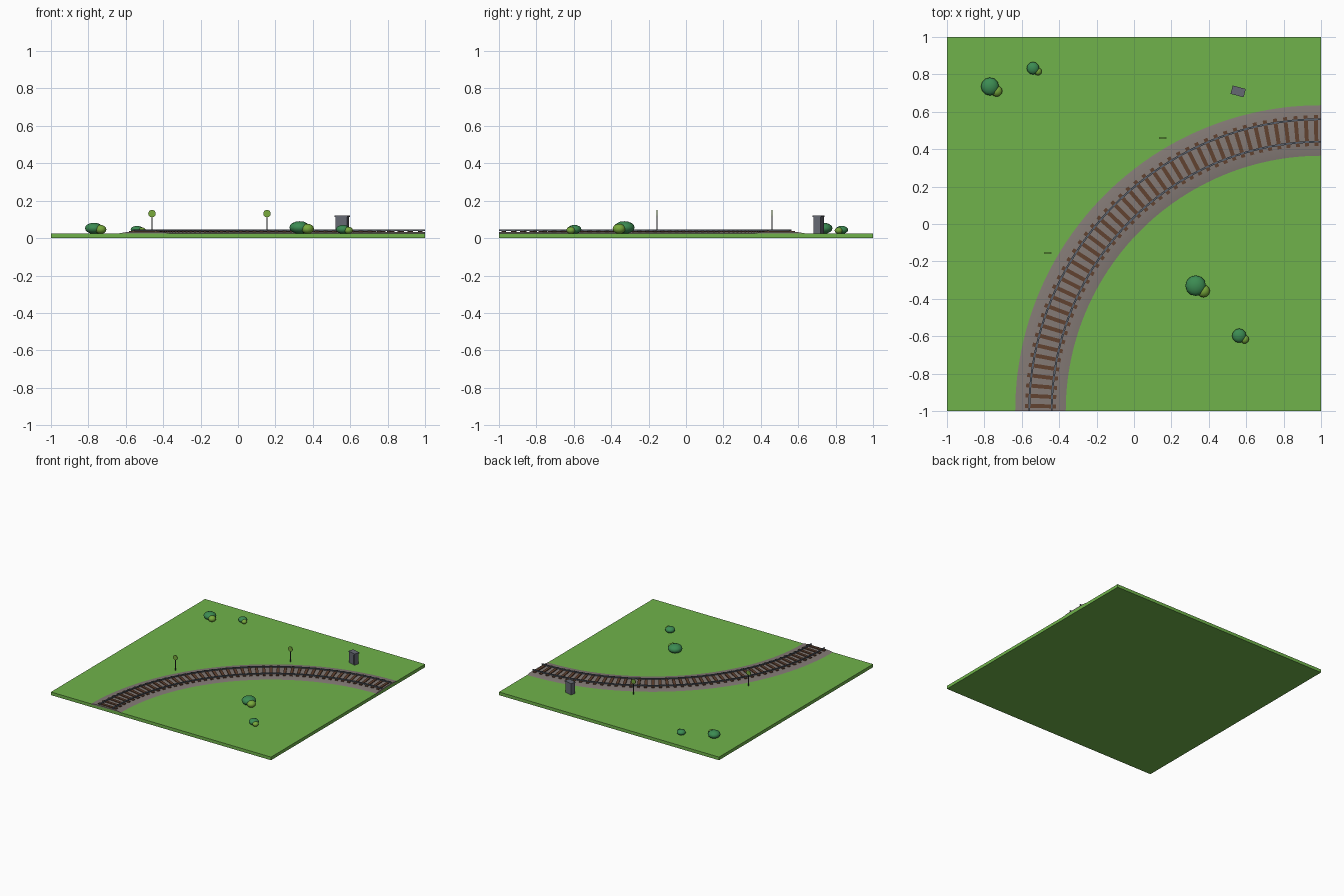
import bpy, bmesh, math
from mathutils import Matrix, Vector

if "Cube" in bpy.data.objects:
    bpy.data.objects.remove(bpy.data.objects["Cube"])

GROUND = 0.026
CX, CY, R = 1.0, -1.0, 1.5          # centre and radius of the curve


def material(name, rgb):
    m = bpy.data.materials.new(name)
    m.diffuse_color = (*rgb, 1)
    m.use_nodes = True
    m.node_tree.nodes["Principled BSDF"].inputs["Base Color"].default_value = m.diffuse_color
    return m


GRASS = material("grass green", (0.16, 0.45, 0.07))
BALLAST = material("ballast grey", (0.23, 0.195, 0.18))
WOOD = material("sleeper brown", (0.12, 0.055, 0.03))
STEEL = material("rail steel", (0.10, 0.12, 0.15))
CABINET = material("cabinet grey", (0.13, 0.14, 0.17))
LEAF = material("dark leaf", (0.045, 0.26, 0.085))
LIGHT_LEAF = material("light leaf", (0.19, 0.40, 0.045))
POLE = material("pole dark grey", (0.06, 0.065, 0.07))


def finish(bm, name, mat, smooth=None):
    bmesh.ops.recalc_face_normals(bm, faces=bm.faces)
    me = bpy.data.meshes.new(name)
    bm.to_mesh(me)
    bm.free()
    me.materials.append(mat)
    ob = bpy.data.objects.new(name, me)
    bpy.context.collection.objects.link(ob)
    if smooth:
        bpy.context.view_layer.objects.active = ob
        ob.select_set(True)
        bpy.ops.object.shade_smooth_by_angle(angle=math.radians(smooth))
        ob.select_set(False)
    return ob


def add_box(bm, centre, size, angle=0):
    m = (Matrix.Translation(centre) @ Matrix.Rotation(angle, 4, 'Z')
         @ Matrix.Diagonal((*size, 1)))
    bmesh.ops.create_cube(bm, size=1, matrix=m)


def sweep(name, profile, mat, steps=64):
    """Sweep a closed (radius, z) profile along the quarter circle."""
    bm = bmesh.new()
    rings = []
    for i in range(steps + 1):
        a = math.pi / 2 * (1 + i / steps)
        rings.append([bm.verts.new((CX + r * math.cos(a), CY + r * math.sin(a), z))
                      for r, z in profile])
    n = len(profile)
    for p, q in zip(rings, rings[1:]):
        for k in range(n):
            bm.faces.new((p[k], p[(k + 1) % n], q[(k + 1) % n], q[k]))
    bm.faces.new(rings[0])
    bm.faces.new(rings[-1])
    return finish(bm, name, mat, 12)


# Ground slab
bm = bmesh.new()
add_box(bm, (0, 0, GROUND / 2), (2, 2, GROUND))
finish(bm, "ground", GRASS)

# Ballast bed with sloping shoulders
sweep("ballast_bed", [(R - 0.135, 0.02), (R - 0.135, GROUND), (R - 0.09, 0.033),
                      (R + 0.09, 0.033), (R + 0.135, GROUND), (R + 0.135, 0.02)], BALLAST)

# Sleepers
bm = bmesh.new()
COUNT = 45
for i in range(COUNT):
    a = math.pi / 2 * (1 + (i + 0.5) / COUNT)
    add_box(bm, (CX + R * math.cos(a), CY + R * math.sin(a), 0.0345),
            (0.165, 0.021, 0.009), a)
finish(bm, "sleepers", WOOD)

# Rails
for side, off in (("inner", -0.06), ("outer", 0.06)):
    r = R + off
    sweep(side + "_rail", [(r - 0.005, 0.038), (r - 0.005, 0.046),
                           (r + 0.005, 0.046), (r + 0.005, 0.038)], STEEL)

# Trackside signs: thin pole and round disc facing the front
for n, (x, y) in enumerate(((0.155, 0.46), (-0.46, -0.155))):
    bm = bmesh.new()
    bmesh.ops.create_cone(bm, cap_ends=True, segments=8, radius1=0.0035, radius2=0.0035,
                          depth=0.1, matrix=Matrix.Translation((x, y, GROUND + 0.048)))
    finish(bm, f"sign_pole_{n}", POLE, 50)
    bm = bmesh.new()
    bmesh.ops.create_cone(bm, cap_ends=True, segments=16, radius1=0.02, radius2=0.02,
                          depth=0.006, matrix=Matrix.Translation((x, y - 0.001, 0.131))
                          @ Matrix.Rotation(math.pi / 2, 4, 'X'))
    finish(bm, f"sign_disc_{n}", LIGHT_LEAF, 40)

# Relay cabinet: body, lid and door plate
turn = math.radians(-15)
bx, by = 0.557, 0.709
bm = bmesh.new()
add_box(bm, (bx, by, 0.069), (0.064, 0.04, 0.09), turn)
finish(bm, "cabinet_body", CABINET)
bm = bmesh.new()
add_box(bm, (bx, by, 0.117), (0.072, 0.046, 0.007), turn)
finish(bm, "cabinet_lid", CABINET)
bm = bmesh.new()
door = Vector((bx, by, 0.07)) + Matrix.Rotation(turn, 3, 'Z') @ Vector((0, -0.021, 0))
add_box(bm, door, (0.05, 0.003, 0.074), turn)
finish(bm, "cabinet_door", CABINET)


# Bushes: a dark clump with a smaller light clump beside it
def clump(name, x, y, r, top, mat):
    bottom = GROUND - 0.003
    bm = bmesh.new()
    m = (Matrix.Translation((x, y, (top + bottom) / 2))
         @ Matrix.Diagonal((r, r, (top - bottom) / 2, 1)))
    bmesh.ops.create_uvsphere(bm, u_segments=12, v_segments=8, radius=1, matrix=m)
    finish(bm, name, mat, 60)


for n, (x, y, s) in enumerate(((-0.77, 0.735, 0.048), (-0.54, 0.833, 0.034),
                               (0.33, -0.33, 0.055), (0.562, -0.597, 0.038))):
    clump(f"bush_{n}", x, y, s, GROUND + 1.17 * s, LEAF)
    clump(f"bush_side_{n}", x + 0.75 * s, y - 0.5 * s, 0.63 * s, GROUND + 0.92 * s, LIGHT_LEAF)
